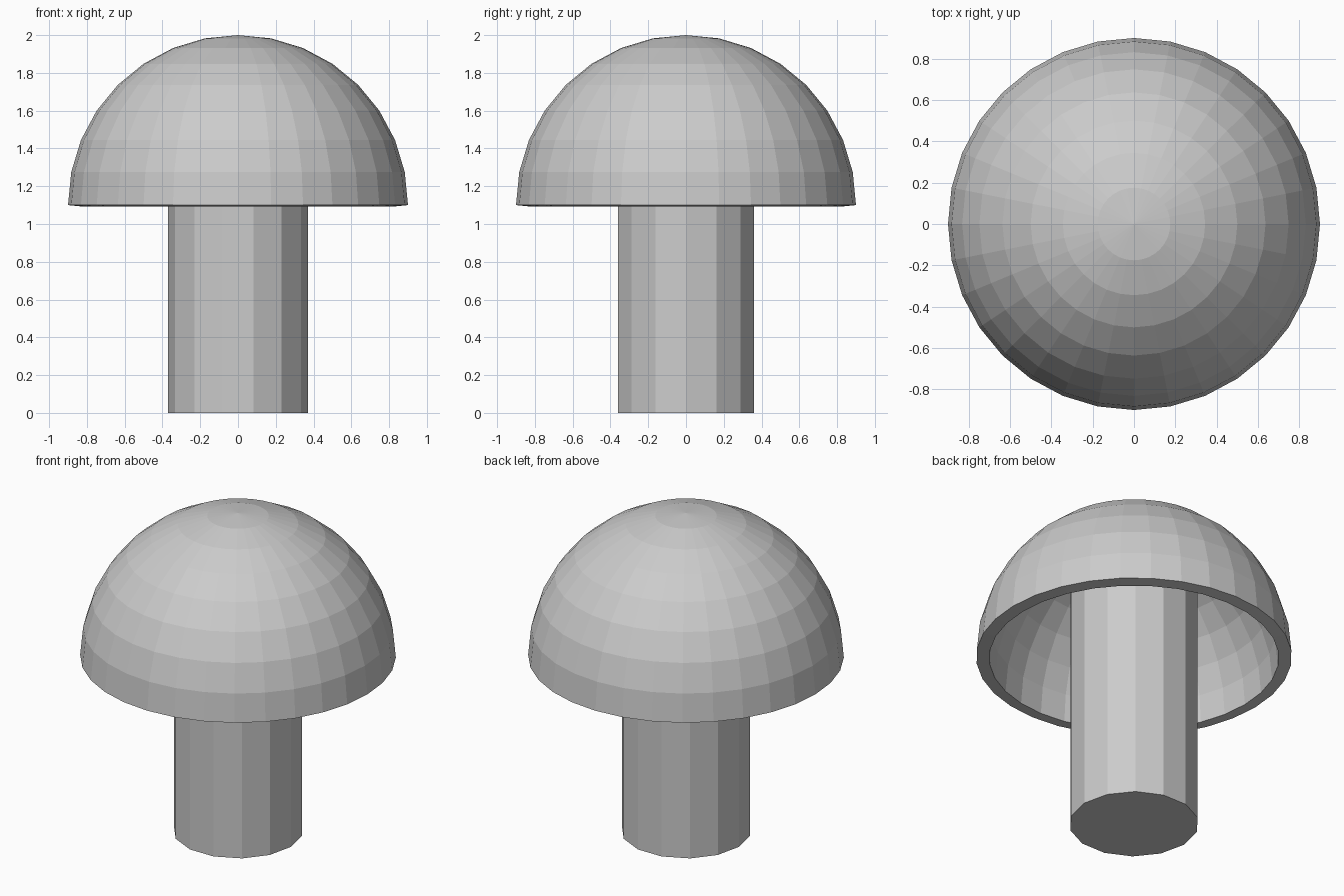
import bpy, bmesh, math
from mathutils import Matrix, Vector

if "Cube" in bpy.data.objects:
    bpy.data.objects.remove(bpy.data.objects["Cube"])

CAP_RADIUS = 0.9
CAP_BASE = 1.1
STEM_RADIUS = 0.37
STEM_TOP = 1.85


def add_object(name, bm):
    mesh = bpy.data.meshes.new(name)
    bm.to_mesh(mesh)
    bm.free()
    obj = bpy.data.objects.new(name, mesh)
    bpy.context.collection.objects.link(obj)
    return obj


# Cap: upper half of a faceted sphere, thickened inwards into a hollow shell
bm = bmesh.new()
bmesh.ops.create_uvsphere(bm, u_segments=32, v_segments=16, radius=CAP_RADIUS)
lower = [v for v in bm.verts if v.co.z < -0.001]
bmesh.ops.delete(bm, geom=lower, context='VERTS')
bmesh.ops.translate(bm, verts=bm.verts, vec=Vector((0, 0, CAP_BASE)))
cap = add_object("cap", bm)
shell = cap.modifiers.new("shell", 'SOLIDIFY')
shell.thickness = 0.075
shell.offset = -1

# Stem: 14-sided post running up into the underside of the cap
bm = bmesh.new()
bmesh.ops.create_cone(bm, cap_ends=True, segments=14, radius1=STEM_RADIUS,
                      radius2=STEM_RADIUS, depth=STEM_TOP)
bmesh.ops.rotate(bm, verts=bm.verts, cent=(0, 0, 0),
                 matrix=Matrix.Rotation(math.pi / 2, 3, 'Z'))
bmesh.ops.translate(bm, verts=bm.verts, vec=Vector((0, 0, STEM_TOP / 2)))
add_object("stem", bm)
